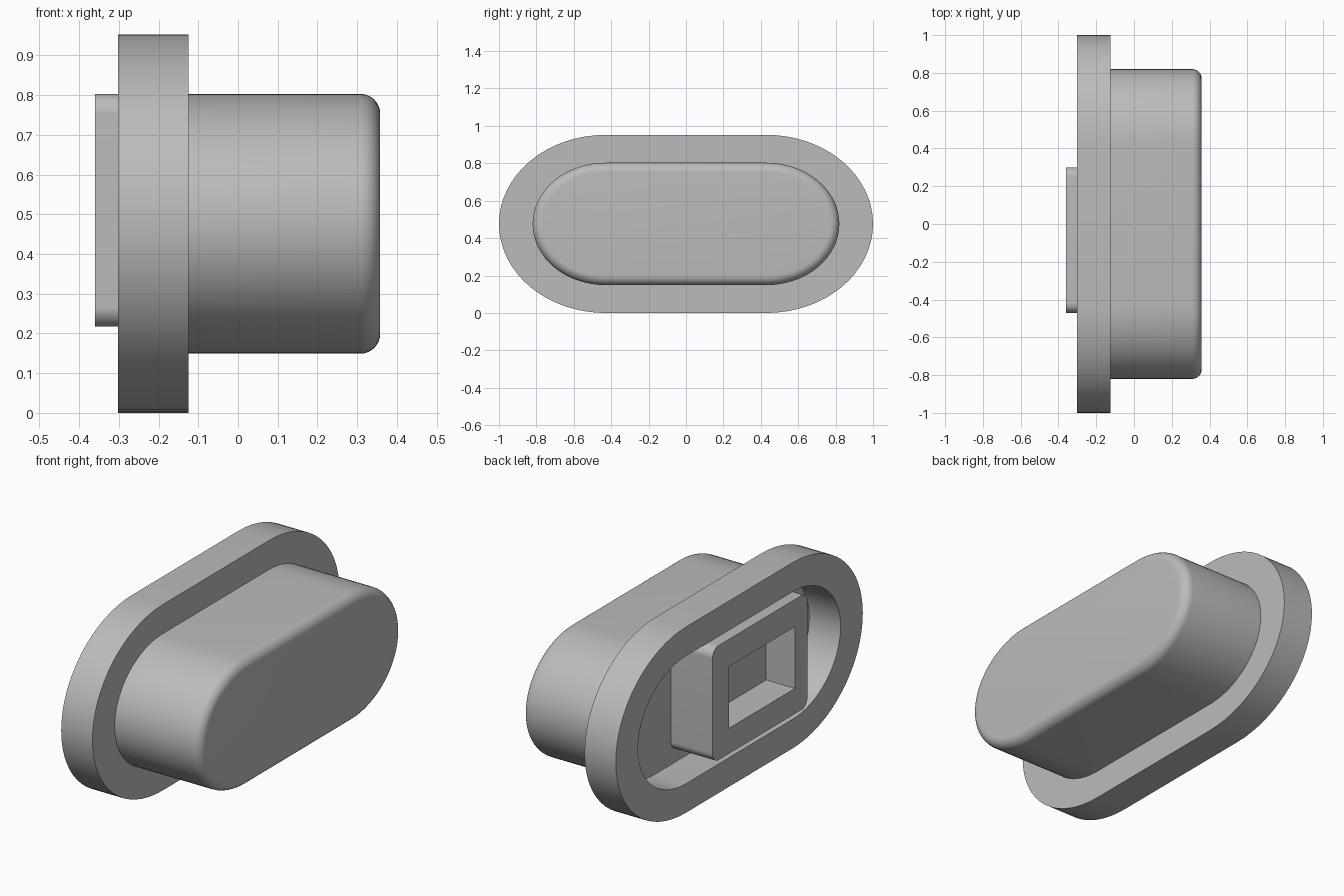
import bpy, bmesh
from math import sin, cos, pi, radians

cube = bpy.data.objects.get("Cube")
if cube:
    bpy.data.objects.remove(cube, do_unlink=True)

grey = bpy.data.materials.new("grey")
grey.use_nodes = True
COLOUR = (0.5, 0.5, 0.5, 1)
grey.diffuse_color = COLOUR
grey.node_tree.nodes["Principled BSDF"].inputs["Base Color"].default_value = COLOUR

STEPS = 16
MID = 0.476  # height of the oval's centre


def outline(x, cy, cz, hy, hz, ry, rz):
    """Rectangle across x whose corners are elliptical arcs."""
    points = []
    for corner, (sy, sz) in enumerate(((1, 1), (-1, 1), (-1, -1), (1, -1))):
        for i in range(STEPS + 1):
            a = (corner + i / STEPS) * pi / 2
            points.append((x, cy + sy * (hy - ry) + ry * cos(a),
                           cz + sz * (hz - rz) + rz * sin(a)))
    return points


def oval(x, hy, hz, straight=0.43):
    return outline(x, 0, MID, hy, hz, hy - straight, hz)


def loft(name, rings, closed=False):
    """Skin consecutive rings; cap both ends, or join last to first."""
    bm = bmesh.new()
    loops = [[bm.verts.new(p) for p in ring] for ring in rings]
    pairs = list(zip(loops, loops[1:]))
    if closed:
        pairs.append((loops[-1], loops[0]))
    else:
        bm.faces.new(loops[0])
        bm.faces.new(loops[-1])
    for a, b in pairs:
        for i in range(len(a)):
            j = (i + 1) % len(a)
            bm.faces.new((a[i], a[j], b[j], b[i]))
    bmesh.ops.remove_doubles(bm, verts=bm.verts[:], dist=1e-5)
    bmesh.ops.recalc_face_normals(bm, faces=bm.faces[:])
    mesh = bpy.data.meshes.new(name)
    bm.to_mesh(mesh)
    bm.free()
    mesh.materials.append(grey)
    obj = bpy.data.objects.new(name, mesh)
    bpy.context.collection.objects.link(obj)
    bpy.ops.object.select_all(action='DESELECT')
    obj.select_set(True)
    bpy.context.view_layer.objects.active = obj
    bpy.ops.object.shade_smooth_by_angle(angle=radians(30))
    return obj


BACK, SEAT, FRONT = -0.302, -0.125, 0.358
CAP_Y, CAP_Z, ROUND = 0.82, 0.327, 0.05

# Oval flange with an opening the size of the cap
loft("flange", [oval(BACK, 1, MID), oval(SEAT, 1, MID),
                oval(SEAT, CAP_Y, CAP_Z), oval(BACK, CAP_Y, CAP_Z)], closed=True)

# Solid oval cap with a rounded outer edge
cap = [oval(SEAT, CAP_Y, CAP_Z)]
for i in range(9):
    a = i / 8 * pi / 2
    inset = ROUND * (1 - cos(a))
    cap.append(oval(FRONT - ROUND + ROUND * sin(a), CAP_Y - inset, CAP_Z - inset))
loft("cap", cap)

# Off-centre rounded stem with a square-cornered pocket
STEM = (-0.085, 0.51, 0.385, 0.293, 0.05, 0.05)
POCKET = (-0.1, 0.505, 0.268, 0.158, 0, 0)
loft("stem", [outline(SEAT, *STEM), outline(-0.36, *STEM),
              outline(-0.36, *POCKET), outline(-0.197, *POCKET)])
